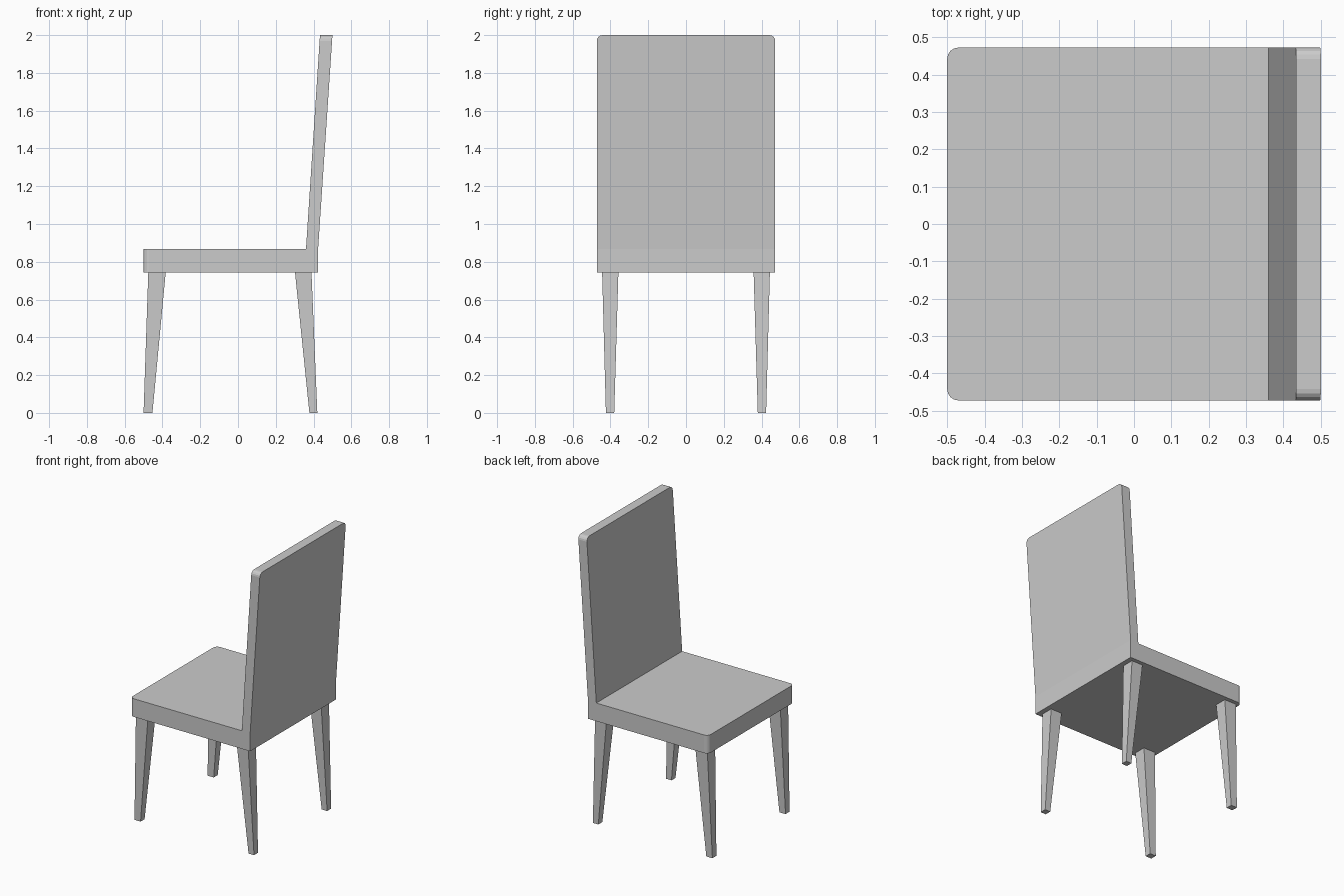
import bpy, bmesh

cube = bpy.data.objects.get("Cube")
if cube:
    bpy.data.objects.remove(cube, do_unlink=True)

grey = bpy.data.materials.new("plain_grey")
grey.use_nodes = True
grey.diffuse_color = (0.6, 0.6, 0.6, 1)
grey.node_tree.nodes["Principled BSDF"].inputs["Base Color"].default_value = grey.diffuse_color

HALF_WIDTH = 0.472
SEAT_TOP, SEAT_BOTTOM = 0.868, 0.742


def finish(name, bm):
    """Turn a bmesh into a named object."""
    bmesh.ops.recalc_face_normals(bm, faces=bm.faces)
    mesh = bpy.data.meshes.new(name)
    bm.to_mesh(mesh)
    bm.free()
    mesh.materials.append(grey)
    obj = bpy.data.objects.new(name, mesh)
    bpy.context.collection.objects.link(obj)
    return obj


def panel(name, profile, rounded):
    """Extrude a side profile across the width, rounding the chosen cross edges."""
    bm = bmesh.new()
    face = bm.faces.new([bm.verts.new((x, -HALF_WIDTH, z)) for x, z in profile])
    out = bmesh.ops.extrude_face_region(bm, geom=[face])
    moved = [v for v in out["geom"] if isinstance(v, bmesh.types.BMVert)]
    bmesh.ops.translate(bm, verts=moved, vec=(0, 2 * HALF_WIDTH, 0))
    edges = [e for e in bm.edges if all(rounded(v.co) for v in e.verts)
             and abs(e.verts[0].co.y - e.verts[1].co.y) < 0.01]
    bmesh.ops.bevel(bm, geom=edges, offset=0.03, segments=4, profile=0.5, affect='EDGES')
    return finish(name, bm)


def leg(name, top_x, foot_x, side):
    """Tapered four-sided leg; x spans are given for the top and the foot."""
    bm = bmesh.new()
    rings = []
    for (x0, x1), (y0, y1), z in ((top_x, (0.358, 0.444), SEAT_BOTTOM),
                                  (foot_x, (0.380, 0.424), 0)):
        corners = ((x0, y0), (x1, y0), (x1, y1), (x0, y1))
        rings.append([bm.verts.new((x, side * y, z)) for x, y in corners])
    top, foot = rings
    bm.faces.new(top)
    bm.faces.new(foot)
    for i in range(4):
        j = (i + 1) % 4
        bm.faces.new((top[i], top[j], foot[j], foot[i]))
    return finish(name, bm)


# Seat with a slanted rear joint and rounded corners at the open end
panel("seat",
      [(-0.5, SEAT_BOTTOM), (0.39, SEAT_BOTTOM), (0.36, SEAT_TOP), (-0.5, SEAT_TOP)],
      lambda co: co.x < -0.49)

# Leaning backrest, wrapping down behind the seat, rounded at the top
panel("backrest",
      [(0.39, SEAT_BOTTOM), (0.424, SEAT_BOTTOM), (0.424, SEAT_TOP),
       (0.5, 2.0), (0.434, 2.0), (0.36, SEAT_TOP)],
      lambda co: co.z > 1.99)

# Four legs
for label, side in (("near", -1), ("far", 1)):
    leg("seat_leg_" + label, (-0.475, -0.383), (-0.5, -0.453), side)
    leg("backrest_leg_" + label, (0.302, 0.389), (0.378, 0.42), side)
